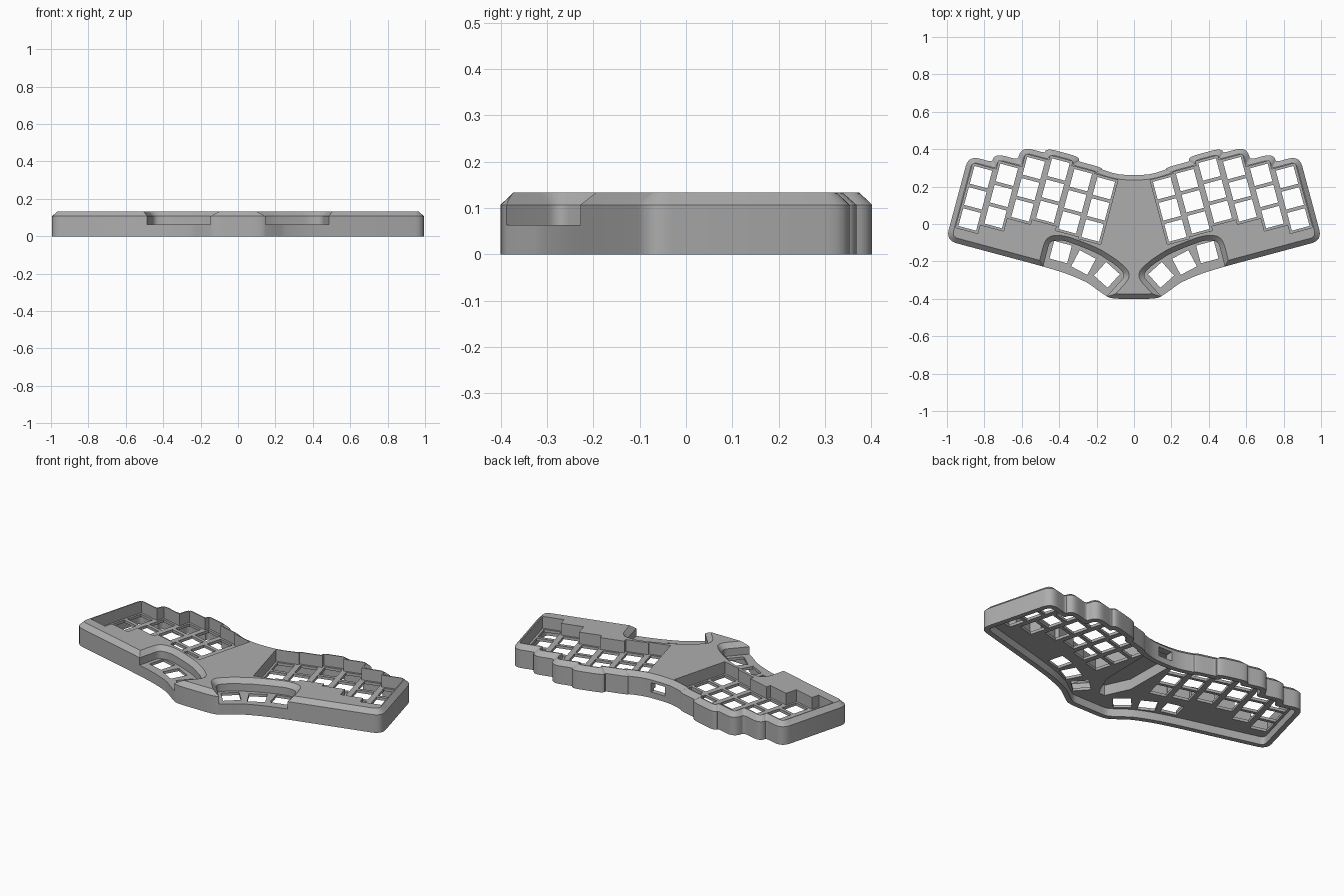
import bpy, bmesh, math
from mathutils import Vector

if "Cube" in bpy.data.objects:
    bpy.data.objects.remove(bpy.data.objects["Cube"], do_unlink=True)

TILT = math.radians(15)
HOLE = 0.049                      # half width of a key hole
PITCH = 0.117                     # row spacing
COLS = [(0.205 + 0.13 * i, v) for i, v in
        enumerate([0.026, 0.036, 0.06, 0.033, -0.039, -0.087])]
TOP, SHOULDER, FLOOR, PLATE = 0.133, 0.107, 0.063, 0.047
CHAMFER = 0.027

grey = bpy.data.materials.new("case grey")
grey.use_nodes = True
grey.diffuse_color = (0.42, 0.42, 0.42, 1)
grey.node_tree.nodes["Principled BSDF"].inputs["Base Color"].default_value = (0.42, 0.42, 0.42, 1)


def loc(u, v):
    """Tilted half frame to model frame."""
    c, s = math.cos(TILT), math.sin(TILT)
    return Vector((u * c - v * s, u * s + v * c))


def mirror(pts):
    return [Vector((-p.x, p.y)) for p in reversed(pts)]


def ccw(pts):
    area = sum(a.cross(b) for a, b in zip(pts, pts[1:] + pts[:1]))
    return pts if area > 0 else pts[::-1]


def inset(pts, d):
    """Mitred inset of a counter-clockwise loop."""
    out = []
    for i, p in enumerate(pts):
        a = (p - pts[i - 1]).normalized()
        b = (pts[(i + 1) % len(pts)] - p).normalized()
        na, nb = Vector((-a.y, a.x)), Vector((-b.y, b.x))
        out.append(p + (na + nb) * d / (1 + na.dot(nb)))
    return out


def rounded(pts, radius, d=0.0, seg=6):
    """Inset a loop by d, then round every corner with a short curve."""
    pts = inset(pts, d)
    n = len(pts)
    convex = [(pts[i] - pts[i - 1]).cross(pts[(i + 1) % n] - pts[i]) > 0 for i in range(n)]
    out = []
    for i, p in enumerate(pts):
        r = max(radius - d, 0.01) if convex[i] else radius + d
        ends = []
        for j in (i - 1, (i + 1) % n):
            share = 0.48 if convex[i] == convex[j] else (0.75 if convex[i] else 0.2)
            e = pts[j] - p
            ends.append(p + e.normalized() * min(r, e.length * share))
        for k in range(seg + 1):
            t = k / seg
            out.append(ends[0] * (1 - t) ** 2 + p * 2 * t * (1 - t) + ends[1] * t * t)
    return out


def loft(bm, layers):
    """Closed solid through (loop, height) layers."""
    rings = [[bm.verts.new((p.x, p.y, z)) for p in loop] for loop, z in layers]
    n = len(rings[0])
    bm.faces.new(rings[0][::-1])
    bm.faces.new(rings[-1])
    for lo, hi in zip(rings, rings[1:]):
        for i in range(n):
            j = (i + 1) % n
            bm.faces.new((lo[i], lo[j], hi[j], hi[i]))


def solid(name, parts):
    bm = bmesh.new()
    for layers in parts:
        loft(bm, layers)
    bmesh.ops.recalc_face_normals(bm, faces=bm.faces)
    me = bpy.data.meshes.new(name)
    bm.to_mesh(me)
    bm.free()
    me.materials.append(grey)
    ob = bpy.data.objects.new(name, me)
    bpy.context.collection.objects.link(ob)
    return ob


def stair(margin, side):
    """Stepped edge along the staggered columns, back (1) or front (-1)."""
    w = HOLE + margin
    ends = [v + side * (PITCH + w) for _, v in COLS]
    pts = [loc(COLS[0][0] - w, ends[0])]
    for i in range(len(COLS) - 1):
        reach = side * COLS[i][1] > side * COLS[i + 1][1]
        b = COLS[i][0] + w if reach else COLS[i + 1][0] - w
        pts += [loc(b, ends[i]), loc(b, ends[i + 1])]
    return pts + [loc(COLS[-1][0] + w, ends[-1])]


def square(centre, angle):
    c, s = math.cos(angle) * HOLE, math.sin(angle) * HOLE
    return [centre + Vector(q) for q in
            ((-c + s, -s - c), (c + s, s - c), (c - s, s + c), (-c - s, -s + c))]


def path(*pts):
    return [Vector(p) for p in pts]


def both(loop):
    return [ccw(loop), ccw(mirror(loop))]


# Outer outline of the case
half = (path((0.08, 0.262)) + stair(0.045, 1)[1:]
        + [loc(0.949, -0.345), loc(0.42, -0.345)]
        + path((0.36, -0.265), (0.25, -0.312), (0.165, -0.375), (0.125, -0.4)))
outline = ccw(half + mirror(half))
case = solid("keyboard_case", [[(rounded(outline, 0.06), 0),
                                (rounded(outline, 0.06), SHOULDER),
                                (rounded(outline, 0.06, CHAMFER), TOP)]])

# Hollow underside
cavity = solid("underside_cutter", [[(rounded(outline, 0.06, 0.03), -0.02),
                                     (rounded(outline, 0.06, 0.03), PLATE)]])

# Stepped key wells and open thumb wells with a sloped rim
wells = [[(l, FLOOR), (l, 0.2)] for l in both(stair(0.012, 1) + stair(0.012, -1)[::-1])]
thumb = path((0.52, -0.36), (0.45, -0.09), (0.38, -0.086), (0.28, -0.122), (0.19, -0.16),
             (0.09, -0.225), (0.045, -0.275), (0.185, -0.43), (0.3, -0.5))
rise = 0.01
for l in both(thumb):
    wells.append([(rounded(l, 0.03), FLOOR), (rounded(l, 0.03), SHOULDER),
                  (rounded(l, 0.03, -CHAMFER - rise), TOP + rise)])
well_cutter = solid("well_cutter", wells)

# Controller bay below the middle deck, and its port
bay_half = path((0.09, 0.22), (0.085, -0.13), (0.02, -0.27))
bay = solid("bay_cutter", [[(ccw(bay_half + mirror(bay_half)), 0.03), (ccw(bay_half + mirror(bay_half)), 0.11)]])
port_half = path((0.045, 0.2), (0.045, 0.35))
port_loop = ccw(port_half + mirror(port_half))
port = solid("port_cutter", [[(port_loop, 0.035), (port_loop, 0.09)]])

# Switch holes
holes = []
for u, v in COLS:
    for row in (-1, 0, 1):
        holes += both(square(loc(u, v + row * PITCH), TILT))
for x, y, deg in ((0.392, -0.15, 15), (0.27, -0.206, 28), (0.145, -0.272, 42)):
    holes += both(square(Vector((x, y)), math.radians(deg)))
hole_cutter = solid("hole_cutter", [[(l, 0.02), (l, 0.09)] for l in holes])

# Cut everything out of the case
bpy.context.view_layer.objects.active = case
for cutter in (cavity, well_cutter, bay, port, hole_cutter):
    cutter.hide_render = True
    mod = case.modifiers.new(cutter.name, "BOOLEAN")
    mod.operation = "DIFFERENCE"
    mod.solver = "EXACT"
    mod.object = cutter
    bpy.ops.object.modifier_apply(modifier=mod.name)
    bpy.data.objects.remove(cutter, do_unlink=True)

bpy.ops.object.select_all(action="DESELECT")
case.select_set(True)
bpy.ops.object.shade_smooth_by_angle(angle=math.radians(25))
